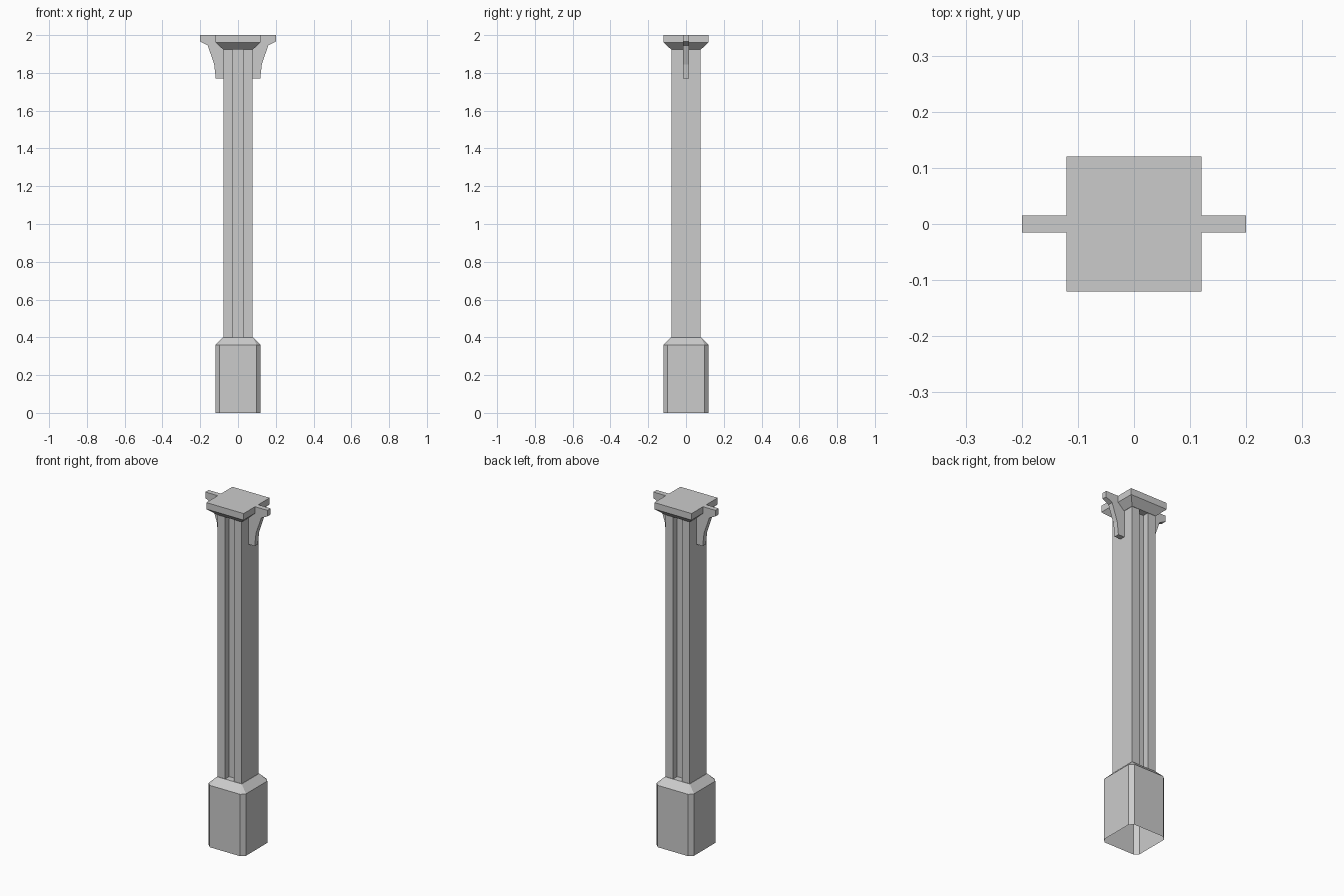
import bpy
import bmesh

if "Cube" in bpy.data.objects:
    bpy.data.objects.remove(bpy.data.objects["Cube"], do_unlink=True)

grey = bpy.data.materials.new("stone_grey")
grey.use_nodes = True
grey.diffuse_color = (0.6, 0.6, 0.6, 1)
grey.node_tree.nodes["Principled BSDF"].inputs["Base Color"].default_value = (0.6, 0.6, 0.6, 1)


def square(half, chamfer=0):
    """Counter-clockwise square ring with two points at every corner."""
    c = half - chamfer
    return [(c, -half), (half, -c), (half, c), (c, half),
            (-c, half), (-half, c), (-half, -c), (-c, -half)]


def loft(name, rings, cap_bottom=True, cap_top=True):
    """Skin a stack of (ring, height) sections."""
    bm = bmesh.new()
    rows = [[bm.verts.new((x, y, z)) for x, y in ring] for ring, z in rings]
    n = len(rows[0])
    for low, high in zip(rows, rows[1:]):
        for i in range(n):
            j = (i + 1) % n
            bm.faces.new((low[i], low[j], high[j], high[i]))
    if cap_bottom:
        bm.faces.new(rows[0][::-1])
    if cap_top:
        bm.faces.new(rows[-1])
    bmesh.ops.remove_doubles(bm, verts=bm.verts, dist=0.0001)
    return finish(name, bm)


def finish(name, bm):
    mesh = bpy.data.meshes.new(name)
    bm.to_mesh(mesh)
    bm.free()
    mesh.materials.append(grey)
    obj = bpy.data.objects.new(name, mesh)
    bpy.context.collection.objects.link(obj)
    return obj


# Hollow pedestal with chamfered corners, open underneath
loft("base", [(square(0.12, 0.022), 0), (square(0.12, 0.022), 0.36),
              (square(0.08), 0.4)], cap_bottom=False)

# Shaft with a groove down the front and back
w, g, d = 0.078, 0.028, 0.042
half_section = [(-w, -w), (-g, -w), (-g, -d), (g, -d), (g, -w), (w, -w)]
section = half_section + [(-x, -y) for x, y in half_section]
loft("shaft", [(section, 0.4), (section, 1.925)], False, False)

# Square capital flaring up to a flat slab
loft("capital", [(square(0.08), 1.925), (square(0.12), 1.962), (square(0.12), 2)])

# Side brackets, following the capital on their inner edge
profile = [(w, 1.77), (0.118, 1.77), (0.126, 1.845), (0.16, 1.945), (0.2, 1.965),
           (0.2, 2), (0.12, 2), (0.12, 1.962), (0.08, 1.925), (w, 1.925)]
for name, side in (("left_bracket", 1), ("right_bracket", -1)):
    bm = bmesh.new()
    face = bm.faces.new([bm.verts.new((side * x, -0.015, z)) for x, z in profile])
    made = bmesh.ops.extrude_face_region(bm, geom=[face])["geom"]
    bmesh.ops.translate(bm, vec=(0, 0.03, 0),
                        verts=[v for v in made if isinstance(v, bmesh.types.BMVert)])
    bmesh.ops.recalc_face_normals(bm, faces=bm.faces)
    finish(name, bm)
